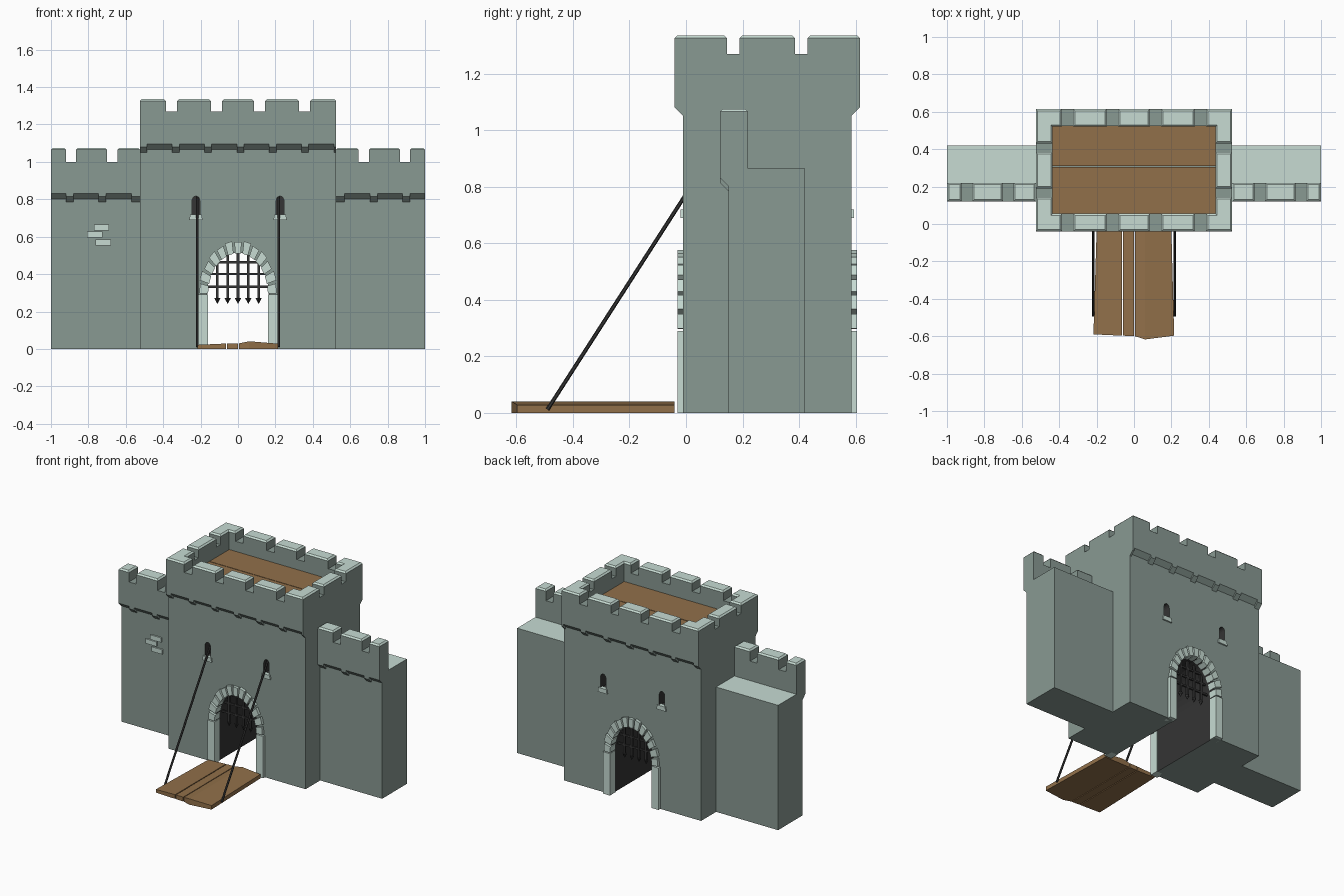
import bpy, bmesh, math
from mathutils import Vector

if "Cube" in bpy.data.objects:
    bpy.data.objects.remove(bpy.data.objects["Cube"])


def material(name, rgb):
    m = bpy.data.materials.new(name)
    m.diffuse_color = (*rgb, 1)
    m.use_nodes = True
    m.node_tree.nodes["Principled BSDF"].inputs["Base Color"].default_value = m.diffuse_color
    return m


WALL = material("wall_stone", (0.25, 0.32, 0.29))
TRIM = material("trim_stone", (0.57, 0.71, 0.65))
WOOD = material("wood", (0.285, 0.162, 0.068))
DARK = material("dark_iron", (0.035, 0.035, 0.035))
CY = 0.2875                      # depth centre of the tower


def finish(name, bm, *mats):
    bmesh.ops.recalc_face_normals(bm, faces=bm.faces[:])
    me = bpy.data.meshes.new(name)
    bm.to_mesh(me)
    bm.free()
    for m in mats:
        me.materials.append(m)
    ob = bpy.data.objects.new(name, me)
    bpy.context.collection.objects.link(ob)
    return ob


def prism_bm(pts, axis, a, b):
    """Extrude a 2D outline along an axis from a to b."""
    bm = bmesh.new()
    place = {'x': lambda p, t: (t, p[0], p[1]),
             'y': lambda p, t: (p[0], t, p[1]),
             'z': lambda p, t: (p[0], p[1], t)}[axis]
    lo = [bm.verts.new(place(p, a)) for p in pts]
    hi = [bm.verts.new(place(p, b)) for p in pts]
    bm.faces.new(lo)
    bm.faces.new(hi)
    n = len(pts)
    for i in range(n):
        j = (i + 1) % n
        bm.faces.new((lo[i], lo[j], hi[j], hi[i]))
    return bm


def prism(name, pts, axis, a, b, mat):
    return finish(name, prism_bm(pts, axis, a, b), mat)


def rect(x0, x1, y0, y1):
    return [(x0, y0), (x1, y0), (x1, y1), (x0, y1)]


def box(name, x, y, z, mat):
    return prism(name, rect(*x, *y), 'z', *z, mat)


def merlon(name, pts, z0, z1):
    """Battlement block with a chamfered, pale top."""
    bm = prism_bm(pts, 'z', z0, z1)
    bmesh.ops.recalc_face_normals(bm, faces=bm.faces[:])
    top = [e for e in bm.edges if all(v.co.z > z1 - 1e-5 for v in e.verts)]
    bmesh.ops.bevel(bm, geom=top, offset=0.01, segments=1, affect='EDGES', profile=0.5)
    bm.normal_update()
    for f in bm.faces:
        if f.normal.z > 0.3:
            f.material_index = 1
    return finish(name, bm, WALL, TRIM)


def overhang(name, x_breaks, z_low, z_top, y_out, y_in, low_first):
    """Parapet face with a toothed, sloping underside."""
    pts = []
    low = low_first
    for x0, x1 in zip(x_breaks, x_breaks[1:]):
        z = z_low if low else z_low + 0.017
        pts += [(x0, z), (x1, z)]
        low = not low
    pts += [(x_breaks[-1], z_top), (x_breaks[0], z_top)]
    bm = prism_bm(pts, 'y', y_out, y_in)
    for v in bm.verts:
        if abs(v.co.y - y_in) < 1e-5 and v.co.z < z_top - 0.05:
            v.co.z -= abs(y_out - y_in)
    return finish(name, bm, WALL)


def arch(cx, w, z0, zs, h, n):
    """Opening outline: straight sides and an elliptical head."""
    return [(cx - w, z0), (cx + w, z0)] + [
        (cx + w * math.cos(math.pi * i / n), zs + h * math.sin(math.pi * i / n))
        for i in range(n + 1)]


def carve(ob, cutter):
    m = ob.modifiers.new("cut", 'BOOLEAN')
    m.operation, m.solver, m.object = 'DIFFERENCE', 'EXACT', cutter
    m.material_mode = 'TRANSFER'
    cutter.hide_render = True
    bpy.context.view_layer.objects.active = ob
    bpy.ops.object.modifier_apply(modifier=m.name)
    bpy.data.objects.remove(cutter)


# tower with tunnel, sunken deck and window slits
tower = box("tower", (-0.525, 0.525), (-0.01, 0.585), (0, 1.27), WALL)
carve(tower, prism("cutter", arch(0, 0.165, -0.1, 0.29, 0.225, 20), 'y', -0.2, 0.8, DARK))
carve(tower, box("cutter", (-0.435, 0.435), (0.055, 0.525), (1.18, 1.5), WALL))
for x in (-0.225, 0.225):
    for y in ((-0.2, 0.06), (0.515, 0.8)):
        carve(tower, prism("cutter", arch(x, 0.021, 0.715, 0.79, 0.027, 8), 'y', *y, DARK))

# roof deck planks
box("deck_plank_front", (-0.435, 0.435), (0.055, 0.306), (1.17, 1.2), WOOD)
box("deck_plank_back", (-0.435, 0.435), (0.31, 0.525), (1.17, 1.2), WOOD)

# tower overhangs, front and back
breaks = [-0.525]
for i in range(6):
    x = -0.487 + i * 0.173
    breaks += [x, x + 0.135]
breaks.append(0.525)
overhang("tower_overhang_front", breaks, 1.08, 1.27, -0.04, -0.005, True)
overhang("tower_overhang_back", breaks, 1.08, 1.27, 0.615, 0.58, True)

# tower battlements
for my in (1, -1):
    def fy(y):
        return CY + my * (y - CY)
    for x0, x1 in ((-0.325, -0.145), (-0.085, 0.085), (0.145, 0.325)):
        merlon("tower_merlon", [(x, fy(y)) for x, y in rect(x0, x1, -0.04, 0.055)], 1.27, 1.335)
    for mx in (1, -1):
        ell = [(0.385, -0.04), (0.525, -0.04), (0.525, 0.145),
               (0.435, 0.145), (0.435, 0.055), (0.385, 0.055)]
        merlon("tower_corner_merlon", [(mx * x, fy(y)) for x, y in ell], 1.27, 1.335)
for mx in (1, -1):
    merlon("tower_side_merlon", [(mx * x, y) for x, y in rect(0.435, 0.525, 0.19, 0.385)], 1.27, 1.335)

# side walls with walkway, parapet and battlements
for s in (1, -1):
    bm = prism_bm([(0.15, 0), (0.42, 0), (0.42, 0.865), (0.22, 0.865), (0.22, 1.0), (0.15, 1.0)],
                  'x', s * 0.51, s * 1.0)
    for f in bm.faces:
        if all(abs(v.co.z - 0.865) < 1e-4 for v in f.verts):
            f.material_index = 1
    finish("side_wall", bm, WALL, TRIM)
    br = sorted(s * x for x in (0.525, 0.57, 0.705, 0.745, 0.88, 0.92, 1.0))
    overhang("side_wall_overhang", br, 0.815, 1.0, 0.12, 0.155, s > 0)
    for x0, x1 in ((0.525, 0.645), (0.70, 0.865), (0.92, 1.0)):
        merlon("side_wall_merlon", [(s * x, y) for x, y in rect(x0, x1, 0.12, 0.22)], 1.0, 1.075)

# raised bricks on one side wall
for x, z in ((-0.73, 0.65), (-0.765, 0.613), (-0.72, 0.57)):
    box("raised_brick", (x - 0.041, x + 0.041), (0.14, 0.17), (z - 0.016, z + 0.016), TRIM)

# gate surrounds, window sills and portcullises on both faces
N = 13
for out, inn, port, sill in ((-0.03, 0.03, 0.06, -0.02), (0.605, 0.545, 0.515, 0.595)):
    y = sorted((out, inn))
    for s in (1, -1):
        prism("gate_jamb", rect(s * 0.16, s * 0.213, 0, 0.29), 'y', *y, TRIM)
        ys = sorted((sill, CY + (sill - CY) * 0.9))
        xs = s * 0.225
        prism("window_sill", [(xs - 0.036, 0.69), (xs + 0.036, 0.69), (xs + 0.03, 0.72), (xs - 0.03, 0.72)],
              'y', *ys, TRIM)
    for i in range(N):
        t0, t1 = math.pi * i / N + 0.028, math.pi * (i + 1) / N - 0.028
        lift = 0.006 * (i % 2)
        stone = [(r * math.cos(t), 0.29 + h * math.sin(t)) for r, h, t in (
            (0.16, 0.222, t0), (0.207 + lift, 0.283 + lift, t0),
            (0.207 + lift, 0.283 + lift, t1), (0.16, 0.222, t1))]
        prism("arch_stone", stone, 'y', *y, TRIM)
    for k in range(-2, 3):
        x = k * 0.055
        top = 0.29 + 0.225 * math.sqrt(1 - (x / 0.165) ** 2) + 0.01
        box("portcullis_bar", (x - 0.007, x + 0.007), (port - 0.007, port + 0.007), (0.26, top), DARK)
        bm = bmesh.new()
        bmesh.ops.create_cone(bm, cap_ends=True, segments=4, radius1=0.0, radius2=0.017, depth=0.032)
        bmesh.ops.translate(bm, verts=bm.verts, vec=(x, port, 0.256))
        finish("portcullis_spike", bm, DARK)
    for z in (0.333, 0.4, 0.463):
        w = 0.165 * math.sqrt(1 - ((z - 0.29) / 0.225) ** 2) + 0.005
        box("portcullis_crossbar", (-w, w), (port - 0.006, port + 0.006), (z - 0.006, z + 0.006), DARK)

# drawbridge planks: inner x pair, outer x pair, outer y pair, top z pair
for xi, xo, yo, zt in (
        ((-0.2, -0.064), (-0.217, -0.064), (-0.59, -0.597), (0.022, 0.029)),
        ((-0.058, 0.0), (-0.058, 0.0), (-0.597, -0.6), (0.029, 0.03)),
        ((0.005, 0.06), (0.005, 0.06), (-0.6, -0.617), (0.03, 0.041)),
        ((0.06, 0.2), (0.06, 0.215), (-0.617, -0.597), (0.041, 0.028))):
    bm = prism_bm([(xi[0], -0.04), (xo[0], yo[0]), (xo[1], yo[1]), (xi[1], -0.04)], 'z', 0, 1)
    for v in bm.verts:
        if v.co.z > 0.5:
            left = min(abs(v.co.x - xi[0]), abs(v.co.x - xo[0])) < 1e-5
            v.co.z = zt[0] if left else zt[1]
    finish("drawbridge_plank", bm, WOOD)

# drawbridge ropes
for s in (1, -1):
    a, b = Vector((s * 0.218, 0.03, 0.82)), Vector((s * 0.218, -0.49, 0.012))
    bm = bmesh.new()
    bmesh.ops.create_cone(bm, cap_ends=True, segments=6, radius1=0.007, radius2=0.007, depth=(a - b).length)
    bmesh.ops.rotate(bm, verts=bm.verts, matrix=(a - b).to_track_quat('Z', 'Y').to_matrix())
    bmesh.ops.translate(bm, verts=bm.verts, vec=(a + b) / 2)
    finish("drawbridge_rope", bm, DARK)
